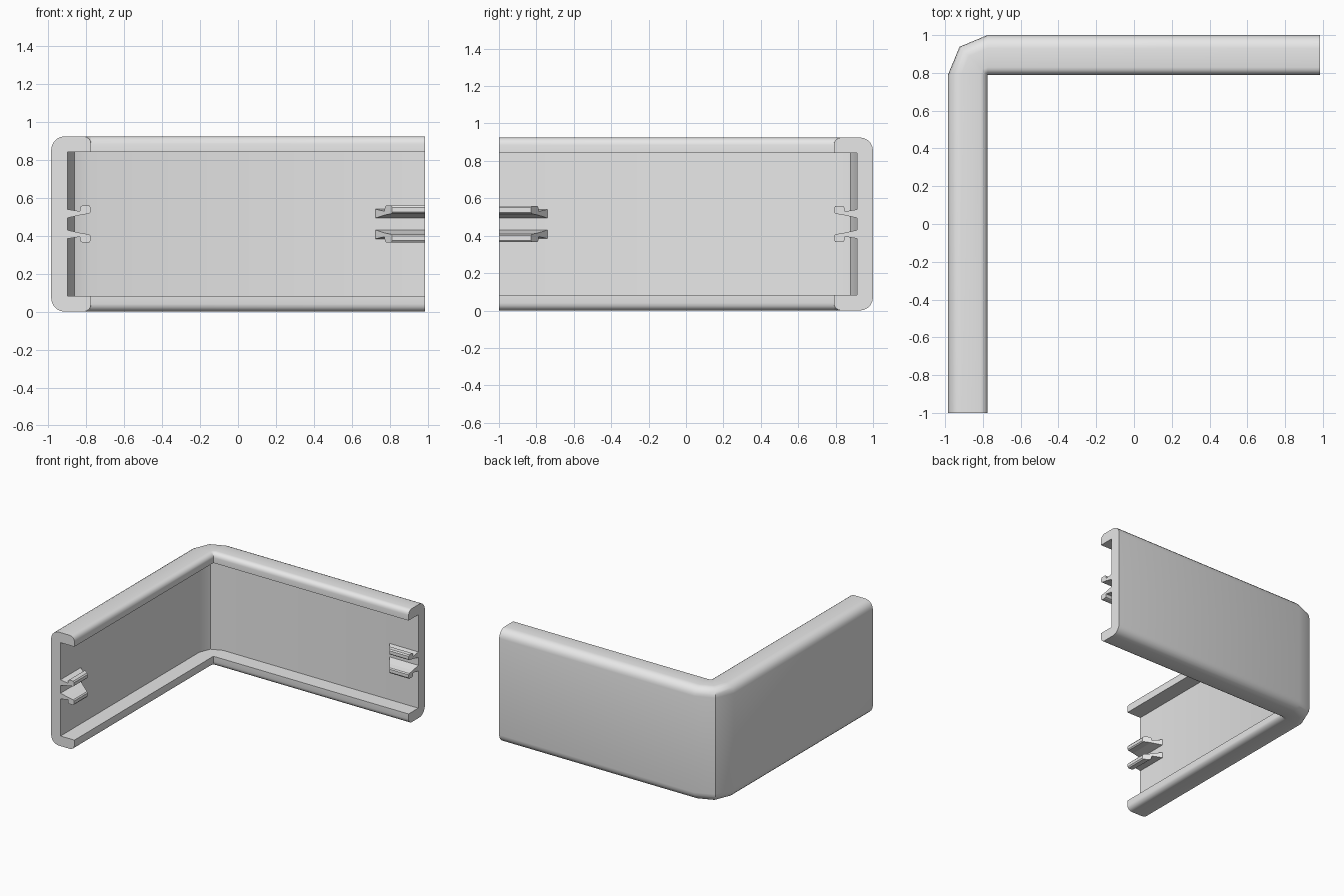
import bpy, bmesh, math
from mathutils import Vector

if "Cube" in bpy.data.objects:
    bpy.data.objects.remove(bpy.data.objects["Cube"])

DEPTH, HEIGHT, WALL, LIP = 0.21, 0.925, 0.085, 0.082

grey = bpy.data.materials.new("light_grey")
grey.use_nodes = True
grey.diffuse_color = (0.8, 0.8, 0.8, 1)
grey.node_tree.nodes["Principled BSDF"].inputs["Base Color"].default_value = (0.8, 0.8, 0.8, 1)


def arc(cx, cz, r, start, end, steps):
    """Points on a circular arc, angles in degrees."""
    angles = [math.radians(start + (end - start) * i / steps) for i in range(steps + 1)]
    return [(cx + r * math.cos(a), cz + r * math.sin(a)) for a in angles]


def flip(points):
    """Mirror a section about mid height."""
    return [(d, HEIGHT - z) for d, z in reversed(points)]


def loft(name, rings):
    """Skin a list of closed rings and cap both ends."""
    bm = bmesh.new()
    loops = [[bm.verts.new(p) for p in ring] for ring in rings]
    n = len(loops[0])
    for a, b in zip(loops, loops[1:]):
        for i in range(n):
            j = (i + 1) % n
            bm.faces.new((a[i], a[j], b[j], b[i]))
    bm.faces.new(loops[0])
    bm.faces.new(loops[-1])
    bmesh.ops.remove_doubles(bm, verts=bm.verts[:], dist=0.0001)
    bmesh.ops.recalc_face_normals(bm, faces=bm.faces[:])
    mesh = bpy.data.meshes.new(name)
    bm.to_mesh(mesh)
    bm.free()
    mesh.materials.append(grey)
    obj = bpy.data.objects.new(name, mesh)
    bpy.context.collection.objects.link(obj)
    return obj


def place(section, base, out, inward=Vector((0, 0)), length=lambda d: 0):
    """Put (depth, height) points into space at one station of the path."""
    ring = []
    for d, z in section:
        p = base + out * (DEPTH - d) + inward * length(d)
        ring.append((p.x, p.y, z))
    return ring


# Channel section: rounded back edges, lips with eased tips
top_half = (
    [(WALL, HEIGHT - LIP), (DEPTH, HEIGHT - LIP)]
    + arc(DEPTH - 0.04, HEIGHT - 0.04, 0.04, 0, 90, 4)
    + arc(0.07, HEIGHT - 0.07, 0.07, 90, 180, 5)
)
channel = top_half + flip(top_half)

# Path along the inner edge, turning about the inside corner
corner = Vector((DEPTH - 0.985, 1 - DEPTH))
left_out, back_out = Vector((-1, 0)), Vector((0, 1))
side_end = Vector((corner.x, -1))
back_end = Vector((0.985, corner.y))
stations = [
    (side_end, left_out),
    (corner, left_out),
    (corner, (left_out + back_out).normalized()),
    (corner, back_out),
    (back_end, back_out),
]
frame = loft("corner_channel", [place(channel, b, o) for b, o in stations])
bpy.ops.object.select_all(action="DESELECT")
frame.select_set(True)
bpy.context.view_layer.objects.active = frame
bpy.ops.object.shade_smooth_by_angle(angle=math.radians(40))

# Hooked clip prongs with slanted inner ends, a pair at each channel end
prong = [(0.075, 0.542), (0.15, 0.53), (0.155, 0.555), (0.165, 0.56), (0.2, 0.56),
         (0.208, 0.55), (0.208, 0.525), (0.2, 0.517), (0.155, 0.51), (0.075, 0.492)]


def slant(d):
    return 0.26 - 0.72 * (d - WALL)


for end, base, out, inward in (
    ("side", side_end, left_out, Vector((0, 1))),
    ("back", back_end, back_out, Vector((-1, 0))),
):
    for level, section in (("upper", prong), ("lower", flip(prong))):
        loft(f"{end}_{level}_clip_prong",
             [place(section, base, out), place(section, base, out, inward, slant)])
